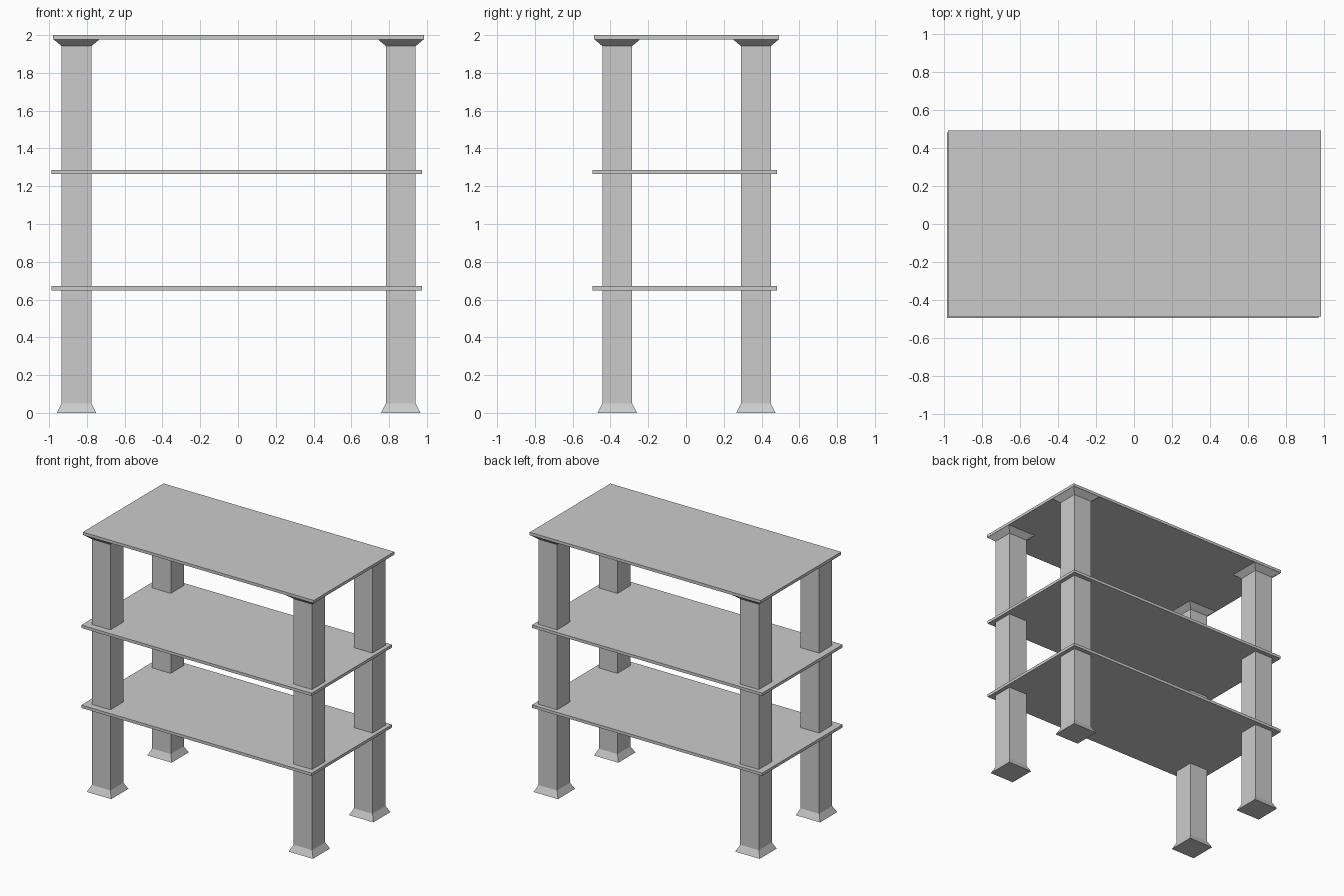
import bpy, bmesh

if "Cube" in bpy.data.objects:
    bpy.data.objects.remove(bpy.data.objects["Cube"])


def finish(name, bm):
    bmesh.ops.recalc_face_normals(bm, faces=bm.faces)
    mesh = bpy.data.meshes.new(name)
    bm.to_mesh(mesh)
    bm.free()
    ob = bpy.data.objects.new(name, mesh)
    bpy.context.collection.objects.link(ob)
    return ob


def square_post(name, cx, cy, profile):
    """Stack square rings given as (half width, height) and cap both ends."""
    bm = bmesh.new()
    rings = [[bm.verts.new((cx + sx * h, cy + sy * h, z))
              for sx, sy in ((-1, -1), (1, -1), (1, 1), (-1, 1))]
             for h, z in profile]
    for a, b in zip(rings, rings[1:]):
        for i in range(4):
            j = (i + 1) % 4
            bm.faces.new((a[i], a[j], b[j], b[i]))
    bm.faces.new(rings[0][::-1])
    bm.faces.new(rings[-1])
    return finish(name, bm)


def board(name, x0, x1, y0, y1, z0, z1):
    bm = bmesh.new()
    bmesh.ops.create_cube(bm, size=1)
    bmesh.ops.scale(bm, vec=(x1 - x0, y1 - y0, z1 - z0), verts=bm.verts)
    bmesh.ops.translate(bm, vec=((x0 + x1) / 2, (y0 + y1) / 2, (z0 + z1) / 2),
                        verts=bm.verts)
    return finish(name, bm)


# Legs with a flared foot and a flared cap under the top board
leg_profile = [(0.104, 0.0), (0.079, 0.05), (0.079, 1.942), (0.122, 1.978)]
for side, x in (("left", -0.855), ("right", 0.862)):
    for end, y in (("front", -0.364), ("back", 0.37)):
        square_post(f"{end}_{side}_leg", x, y, leg_profile)

# Top board and the two shelves, which sit slightly left and forward of it
board("top_board", -0.98, 0.985, -0.487, 0.493, 1.978, 2.0)
for name, z in (("lower_shelf", 0.649), ("upper_shelf", 1.264)):
    board(name, -0.987, 0.973, -0.495, 0.483, z, z + 0.022)
